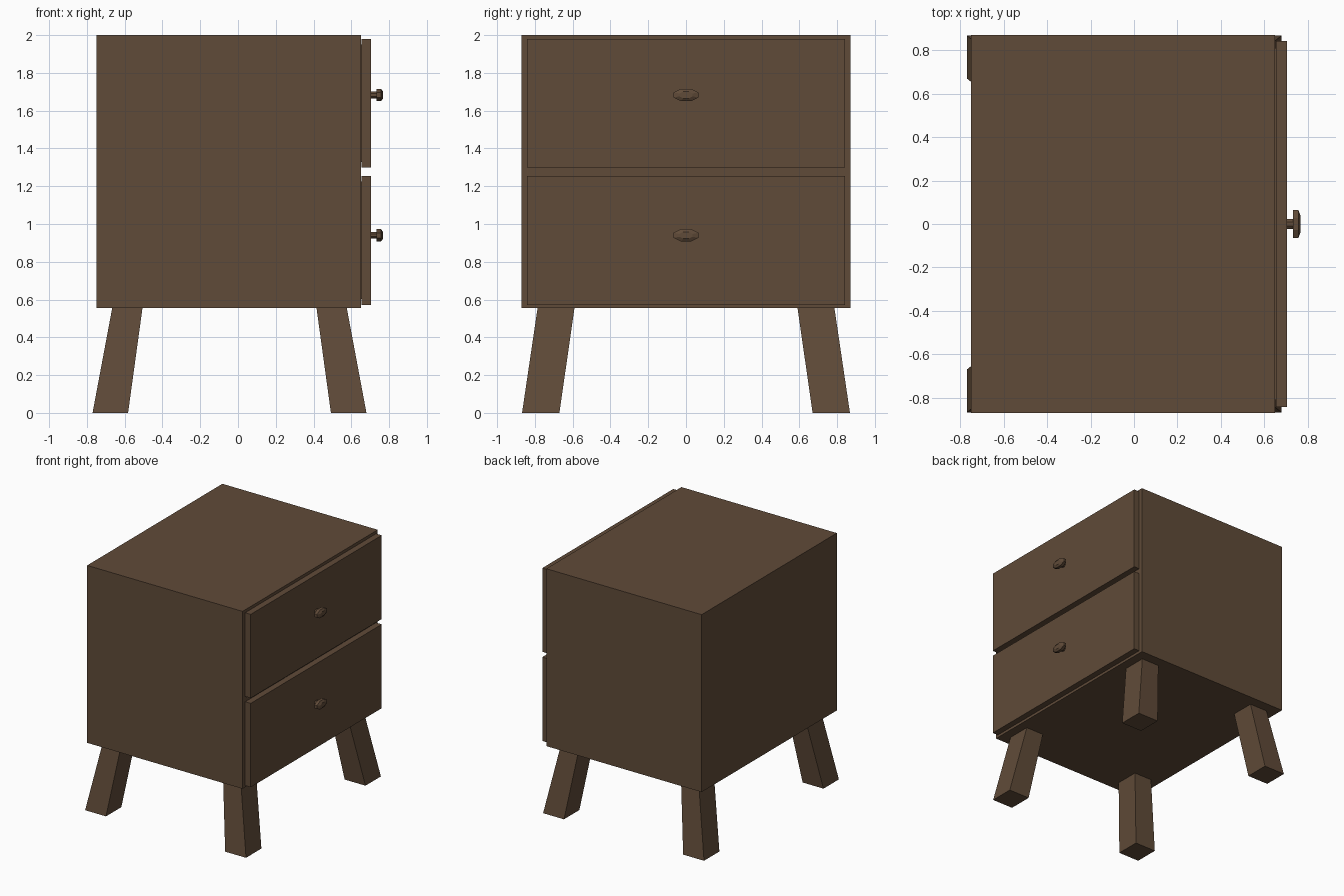
import bpy, bmesh, math

if "Cube" in bpy.data.objects:
    bpy.data.objects.remove(bpy.data.objects["Cube"])

wood = bpy.data.materials.new("dark brown wood")
wood.diffuse_color = (0.117, 0.070, 0.040, 1)
wood.use_nodes = True
wood.node_tree.nodes["Principled BSDF"].inputs["Base Color"].default_value = wood.diffuse_color


def loft(name, rings):
    """Closed solid through matching rings of points."""
    bm = bmesh.new()
    vs = [[bm.verts.new(p) for p in r] for r in rings]
    n = len(vs[0])
    bm.faces.new(vs[0])
    bm.faces.new(vs[-1])
    for a, b in zip(vs, vs[1:]):
        for i in range(n):
            j = (i + 1) % n
            bm.faces.new((a[i], a[j], b[j], b[i]))
    bmesh.ops.recalc_face_normals(bm, faces=bm.faces[:])
    me = bpy.data.meshes.new(name)
    bm.to_mesh(me)
    bm.free()
    me.materials.append(wood)
    ob = bpy.data.objects.new(name, me)
    bpy.context.collection.objects.link(ob)
    return ob


def rect(x0, x1, y0, y1, z):
    return [(x0, y0, z), (x1, y0, z), (x1, y1, z), (x0, y1, z)]


def box(name, x0, x1, y0, y1, z0, z1):
    return loft(name, [rect(x0, x1, y0, y1, z0), rect(x0, x1, y0, y1, z1)])


def octagon(x, ry, rz, zc):
    r = 1 / math.cos(math.pi / 8)
    return [(x, ry * r * math.cos(a), zc + rz * r * math.sin(a))
            for a in (math.pi / 8 + k * math.pi / 4 for k in range(8))]


# Cabinet body
box("cabinet_body", -0.75, 0.65, -0.87, 0.87, 0.555, 2.0)

# Drawers: front panel, recessed backing and knob
for name, z0, z1, zk in (("lower", 0.572, 1.255, 0.94), ("upper", 1.298, 1.98, 1.683)):
    box(name + "_drawer_front", 0.655, 0.705, -0.843, 0.843, z0, z1)
    box(name + "_drawer_box", 0.645, 0.66, -0.81, 0.81, z0 + 0.03, z1 - 0.03)
    loft(name + "_knob_stem", [octagon(x, 0.023, 0.018, zk) for x in (0.70, 0.74)])
    loft(name + "_knob_head", [octagon(0.733, 0.065, 0.033, zk),
                               octagon(0.757, 0.065, 0.033, zk),
                               octagon(0.768, 0.035, 0.018, zk)])

# Splayed legs, mirrored around the cabinet centre
cx = -0.045
for sx, xn in ((-1, "back"), (1, "drawer_side")):
    for sy, yn in ((-1, "right"), (1, "left")):
        foot = rect(cx + sx * 0.537, cx + sx * 0.725, sy * 0.67, sy * 0.868, 0)
        top = rect(cx + sx * 0.46, cx + sx * 0.62, sy * 0.59, sy * 0.785, 0.56)
        loft(f"{xn}_{yn}_leg", [foot, top])
